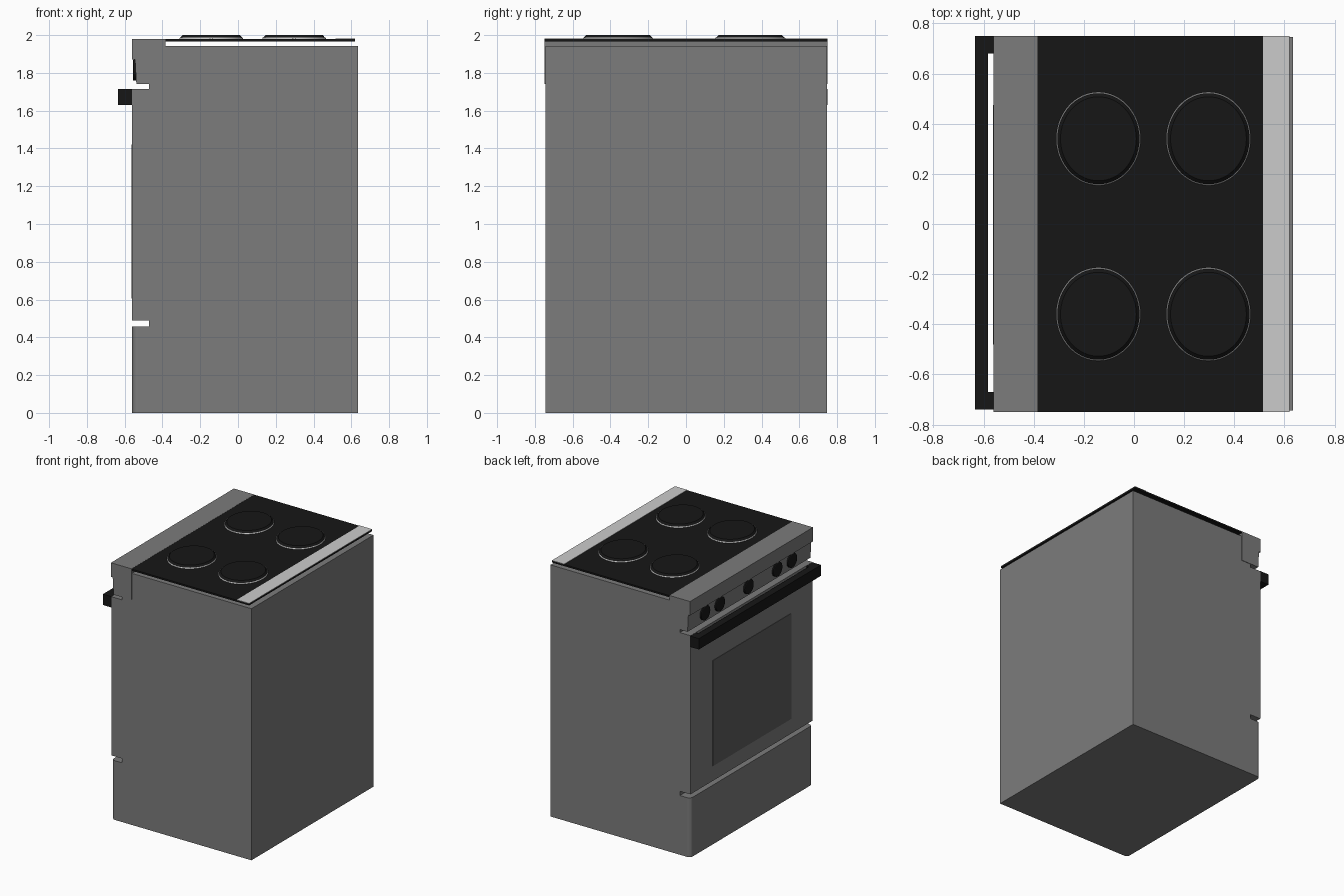
import bpy, bmesh, math
from mathutils import Matrix

if "Cube" in bpy.data.objects:
    bpy.data.objects.remove(bpy.data.objects["Cube"])


def material(name, v):
    m = bpy.data.materials.new(name)
    m.diffuse_color = (v, v, v, 1)
    m.use_nodes = True
    m.node_tree.nodes["Principled BSDF"].inputs["Base Color"].default_value = m.diffuse_color
    return m


STEEL = material("dark_steel", 0.2)
BLACK = material("black", 0.008)
WINDOW = material("smoked_glass", 0.11)


def finish(name, bm, mat=None):
    bmesh.ops.recalc_face_normals(bm, faces=bm.faces)
    mesh = bpy.data.meshes.new(name)
    bm.to_mesh(mesh)
    bm.free()
    if mat:
        mesh.materials.append(mat)
    ob = bpy.data.objects.new(name, mesh)
    bpy.context.collection.objects.link(ob)
    return ob


def extrude_y(profile, y0, y1):
    """Extrude an x-z outline along y."""
    bm = bmesh.new()
    face = bm.faces.new([bm.verts.new((x, y0, z)) for x, z in profile])
    out = bmesh.ops.extrude_face_region(bm, geom=[face])
    verts = [g for g in out["geom"] if isinstance(g, bmesh.types.BMVert)]
    bmesh.ops.translate(bm, verts=verts, vec=(0, y1 - y0, 0))
    return bm


def box(name, x0, x1, y0, y1, z0, z1, mat=None):
    return finish(name, extrude_y([(x0, z0), (x1, z0), (x1, z1), (x0, z1)], y0, y1), mat)


def lathe(name, profile, mat, closed=False, matrix=Matrix(), steps=64):
    """Revolve an (r, z) profile about z, then place it with a matrix."""
    bm = bmesh.new()
    vs = [bm.verts.new((r, 0, z)) for r, z in profile]
    edges = [bm.edges.new(p) for p in zip(vs, vs[1:])]
    if closed:
        edges.append(bm.edges.new((vs[-1], vs[0])))
    bmesh.ops.spin(bm, geom=vs + edges, cent=(0, 0, 0), axis=(0, 0, 1),
                   angle=2 * math.pi, steps=steps)
    bmesh.ops.remove_doubles(bm, verts=bm.verts, dist=1e-5)
    bmesh.ops.transform(bm, matrix=matrix, verts=bm.verts)
    ob = finish(name, bm, mat)
    for p in ob.data.polygons:
        p.use_smooth = True
    ob.data.set_sharp_from_angle(angle=math.radians(30))
    return ob


# Body: cabinet, oven door and drawer in one outline, with finger grooves
XF, XB = -0.56, 0.635
bm = extrude_y([(XF, 0), (XB, 0), (XB, 1.942), (-0.385, 1.942), (-0.385, 1.74),
                (-0.47, 1.74), (-0.47, 1.715), (XF, 1.715),
                (XF, 0.49), (-0.47, 0.49), (-0.47, 0.457), (XF, 0.457)], -0.743, 0.746)
# Rounded upright corners on the drawer front
corners = [e for e in bm.edges if all(v.co.x < XF + 0.001 and v.co.z < 0.46 for v in e.verts)
           and abs(e.verts[0].co.z - e.verts[1].co.z) > 0.3]
bmesh.ops.bevel(bm, geom=corners, offset=0.03, segments=5, profile=0.5, affect='EDGES')
finish("body", bm, STEEL)

# Oven window
box("oven_window", XF - 0.003, XF + 0.01, -0.48, 0.475, 0.605, 1.42, WINDOW)

# Control panel with a recessed lower face
finish("control_panel", extrude_y(
    [(-0.385, 1.74), (-0.538, 1.74), (-0.545, 1.872), (XF, 1.872), (XF, 1.98), (-0.385, 1.98)],
    -0.75, 0.75), STEEL)

# Control knobs
for i, y in enumerate((0.55, 0.37, 0.02, -0.33, -0.51)):
    lathe(f"knob_{i + 1}", [(0, 0), (0.055, 0), (0.055, 0.015), (0.05, 0.018), (0, 0.018)], BLACK,
          matrix=Matrix.Translation((-0.539, y, 1.815)) @ Matrix.Rotation(-math.pi / 2, 4, 'Y'),
          steps=32)

# Door handle and its end mounts
box("handle_bar", -0.635, -0.582, -0.74, 0.75, 1.63, 1.714, BLACK)
box("handle_mount_left", -0.59, XF, 0.68, 0.75, 1.63, 1.714, BLACK)
box("handle_mount_right", -0.59, XF, -0.74, -0.67, 1.63, 1.714, BLACK)

# Cooktop glass and rear trim strip
box("cooktop", -0.385, 0.62, -0.75, 0.75, 1.966, 1.979, BLACK)
box("rear_trim", 0.515, 0.62, -0.75, 0.75, 1.979, 1.982)

# Four oval burners, each with a thin pale ring
for x in (-0.142, 0.297):
    for y in (0.34, -0.36):
        place = Matrix.Translation((x, y, 1.979)) @ Matrix.Diagonal((0.168, 0.186, 1, 1))
        lathe("burner", [(0.975, 0), (0.975, 0.008), (0.90, 0.021), (0, 0.021)], BLACK, matrix=place)
        lathe("burner_ring", [(0.97, 0), (1.0, 0), (1.0, 0.004), (0.985, 0.008), (0.97, 0.008)],
              None, closed=True, matrix=place)
